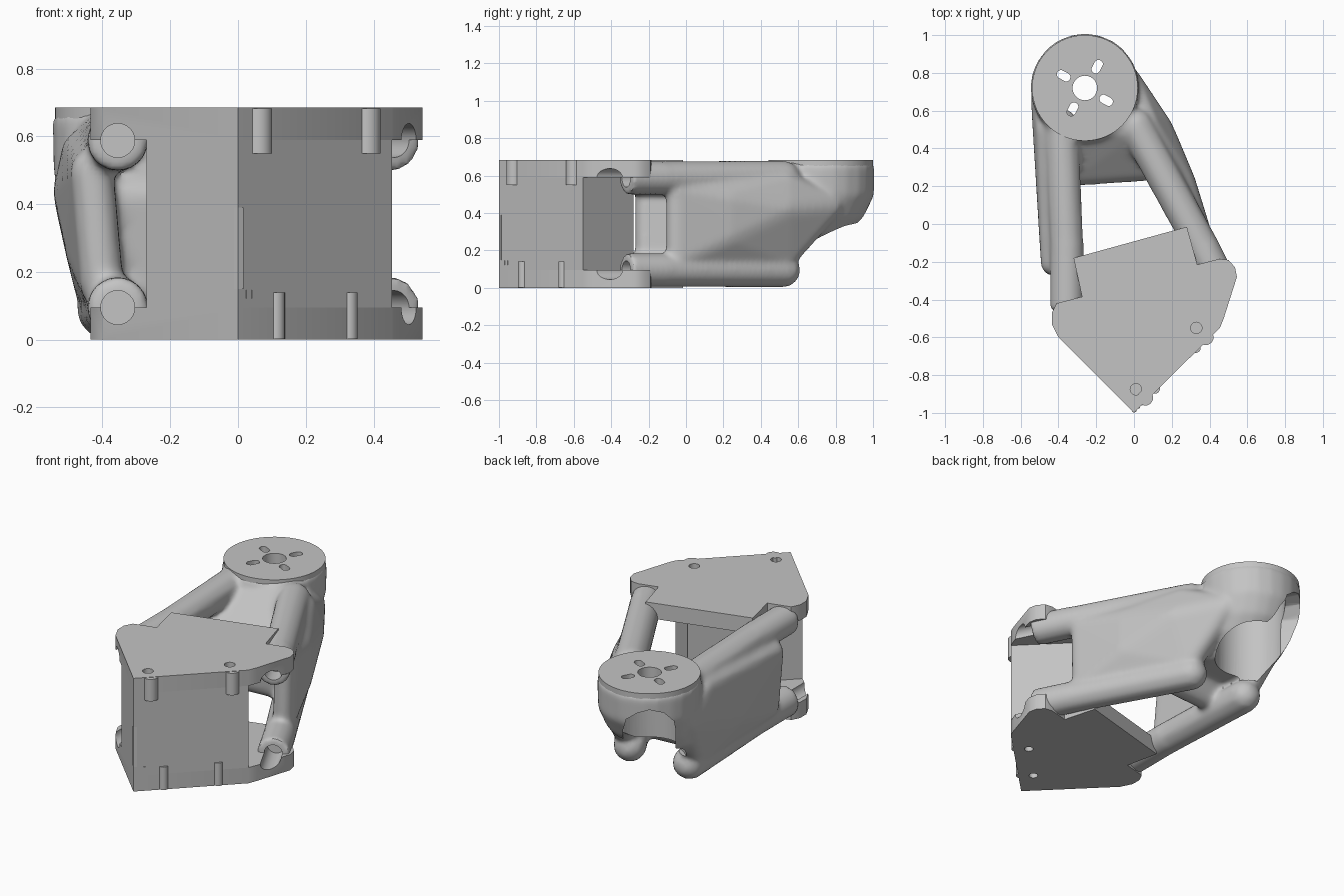
import bpy, bmesh, math
from mathutils import Vector, Matrix

cube = bpy.data.objects.get("Cube")
if cube:
    bpy.data.objects.remove(cube, do_unlink=True)

grey = bpy.data.materials.new("plain grey")
grey.use_nodes = True
grey.diffuse_color = (0.55, 0.55, 0.55, 1)
grey.node_tree.nodes["Principled BSDF"].inputs["Base Color"].default_value = (0.55, 0.55, 0.55, 1)

TOP = 0.685
PLATE = 0.095
HUB = Vector((-0.26, 0.72, 0))


def make(name, bm):
    bmesh.ops.recalc_face_normals(bm, faces=bm.faces)
    me = bpy.data.meshes.new(name)
    bm.to_mesh(me)
    bm.free()
    me.materials.append(grey)
    ob = bpy.data.objects.new(name, me)
    bpy.context.collection.objects.link(ob)
    return ob


def prism(name, outline, z0, z1):
    bm = bmesh.new()
    face = bm.faces.new([bm.verts.new((x, y, z0)) for x, y in outline])
    up = bmesh.ops.extrude_face_region(bm, geom=[face])["geom"]
    verts = [v for v in up if isinstance(v, bmesh.types.BMVert)]
    bmesh.ops.translate(bm, verts=verts, vec=(0, 0, z1 - z0))
    return make(name, bm)


def rod(name, a, b, r, sides=40):
    a, b = Vector(a), Vector(b)
    bm = bmesh.new()
    turn = (b - a).to_track_quat('Z', 'Y').to_matrix().to_4x4()
    bmesh.ops.create_cone(bm, cap_ends=True, segments=sides, radius1=r, radius2=r,
                          depth=(b - a).length,
                          matrix=Matrix.Translation((a + b) / 2) @ turn)
    return make(name, bm)


def hull(name, balls):
    """Rounded solid wrapped around balls given as (x, y, z, radius)."""
    bm = bmesh.new()
    for x, y, z, r in balls:
        bmesh.ops.create_icosphere(bm, subdivisions=2, radius=r,
                                   matrix=Matrix.Translation((x, y, z)))
    out = bmesh.ops.convex_hull(bm, input=bm.verts)
    drop = {v for v in out["geom_interior"] + out["geom_unused"]
            if isinstance(v, bmesh.types.BMVert)}
    bmesh.ops.delete(bm, geom=list(drop), context='VERTS')
    return make(name, bm)


def bake(ob):
    dg = bpy.context.evaluated_depsgraph_get()
    me = bpy.data.meshes.new_from_object(ob.evaluated_get(dg))
    ob.modifiers.clear()
    ob.data = me


def cut(ob, cutters):
    for c in cutters:
        c.hide_render = True
        m = ob.modifiers.new("cut", 'BOOLEAN')
        m.operation, m.solver, m.object = 'DIFFERENCE', 'EXACT', c
    bake(ob)


def ring(r, z, dy=0.0, n=24):
    turns = [i * math.tau / n for i in range(n)]
    return [(HUB.x + r * math.cos(t), HUB.y + dy + r * math.sin(t), z, 0.03) for t in turns]


# Mounting block: a turned rectangular body between two plates
outline = [(0, -1), (0.455, -0.55), (0.475, -0.5), (0.545, -0.28), (0.535, -0.23),
           (0.5, -0.19), (0.45, -0.185), (0.335, -0.215), (0.28, -0.015),
           (-0.32, -0.18), (-0.275, -0.385), (-0.41, -0.42), (-0.435, -0.47),
           (-0.435, -0.53), (-0.4, -0.6)]
body = prism("mount_body", [(0, -1), (0.455, -0.55), (0.185, -0.28), (-0.27, -0.73)],
             PLATE, TOP - PLATE)
top_plate = prism("top_plate", outline, TOP - PLATE, TOP)
bottom_plate = prism("bottom_plate", outline, 0, PLATE)

# Arm frame: tubes, side webs, cross wall and motor cup
levels = (0.095, 0.588)
parts = []
for z in levels:
    parts.append(rod("tube", (-0.355, -0.46, z), (-0.355, -0.1, z), 0.09))
    parts.append(hull("tube", [(-0.355, -0.15, z, 0.092), (-0.385, 0.52, z, 0.095)]))
    parts.append(rod("tube", (0.46, -0.32, z), (0.36, -0.12, z), 0.09))
    parts.append(hull("tube", [(0.36, -0.12, z, 0.092), (0.01, 0.52, z, 0.095)]))
parts += [
    hull("right_web", [(-0.43, -0.21, 0.5, 0.065), (-0.4, -0.21, 0.16, 0.065),
                       (-0.45, 0.5, 0.55, 0.075), (-0.41, 0.5, 0.16, 0.075),
                       (-0.465, 0.68, 0.44, 0.085), (-0.44, 0.2, 0.28, 0.075)]),
    hull("left_web", [(0.35, -0.05, 0.52, 0.06), (0.34, -0.05, 0.15, 0.06),
                      (0.06, 0.52, 0.55, 0.08), (0.03, 0.52, 0.16, 0.07),
                      (0.24, 0.22, 0.47, 0.085), (0.24, 0.22, 0.28, 0.085),
                      (0.12, 0.52, 0.42, 0.08), (-0.04, 0.76, 0.44, 0.08)]),
    hull("cross_wall", [(-0.34, 0.27, 0.42, 0.07), (0.1, 0.3, 0.42, 0.07),
                        (-0.34, 0.3, 0.14, 0.07), (0.08, 0.33, 0.14, 0.07),
                        (-0.34, 0.5, 0.6, 0.06), (0.0, 0.5, 0.6, 0.06)]),
    hull("cup", ring(0.258, 0.645) + ring(0.256, 0.5) + ring(0.232, 0.39, -0.03)
         + ring(0.215, 0.31, -0.09) + ring(0.17, 0.23, -0.18)),
]
bpy.ops.object.select_all(action='DESELECT')
for p in parts:
    p.select_set(True)
bpy.context.view_layer.objects.active = parts[0]
bpy.ops.object.join()
frame = parts[0]
frame.name = "arm_frame"
remesh = frame.modifiers.new("blend", 'REMESH')
remesh.mode, remesh.voxel_size = 'VOXEL', 0.014
soft = frame.modifiers.new("soften", 'SMOOTH')
soft.factor, soft.iterations = 0.5, 12
bake(frame)

# Motor disc with centre hole and four radial slots
disc = rod("motor_disc", HUB + Vector((0, 0, 0.62)), HUB + Vector((0, 0, TOP)), 0.28, 64)
holes = [rod("centre_cutter", HUB + Vector((0, 0, 0.4)), HUB + Vector((0, 0, 0.8)), 0.065)]
for i in range(4):
    a = math.radians(60 + 90 * i)
    d = Vector((math.cos(a), math.sin(a), 0))
    side = Vector((-d.y, d.x, 0)) * 0.023
    pts = []
    for j in range(16):
        t = j * math.tau / 16
        end = 0.145 if math.cos(t) > 0 else 0.115
        pts.append((HUB + d * (end + 0.023 * math.cos(t)) + side * math.sin(t))[:2])
    holes.append(prism("slot_cutter", pts, 0.4, 0.8))
cut(disc, holes)

# Motor cavity and the open arch behind it
cavity = rod("cavity_cutter", HUB + Vector((0, 0, 0.17)), HUB + Vector((0, 0, 0.65)), 0.2, 64)
away = Vector((-0.57, 0.82, 0))
arch = hull("arch_cutter", [(*(HUB + away * s)[:2], z, 0.15)
                            for s in (0.1, 0.55) for z in (0.1, 0.44)])
disc_room = rod("disc_cutter", HUB + Vector((0, 0, 0.63)), HUB + Vector((0, 0, 0.8)), 0.272, 64)

# Screw holes along the tube ends
bores = []
for z in levels:
    bores.append(rod("bore_cutter", (-0.355, -0.8, z), (-0.355, -0.35, z), 0.05))
    bores.append(rod("bore_cutter", (0.56, -0.52, z), (0.41, -0.22, z), 0.05))
cut(frame, [disc_room, cavity, arch] + bores)

screws_top = [rod("screw_cutter", (x, y, 0.5), (x, y, 0.8), 0.03)
              for x, y in ((0.01, -0.875), (0.33, -0.55))]
screws_low = [rod("screw_cutter", (x, y, -0.1), (x, y, 0.2), 0.025)
              for x, y in ((0.06, -0.82), (0.275, -0.605))]
cut(top_plate, bores + screws_top)
cut(bottom_plate, bores + screws_low)
for ob in list(bpy.data.objects):
    if "_cutter" in ob.name:
        bpy.data.objects.remove(ob, do_unlink=True)

# Raised nut ribs, edge strip and two small tabs on the front face
for x in (0.07, 0.39):
    rod("upper_rib", (x - 0.01, x - 0.99, 0.55), (x - 0.01, x - 0.99, TOP - 0.002), 0.041, 24)
for x in (0.12, 0.335):
    rod("lower_rib", (x - 0.009, x - 0.991, 0.002), (x - 0.009, x - 0.991, 0.14), 0.027, 24)
prism("edge_strip", [(-0.012, -0.99), (0.0, -1.0), (0.016, -0.99), (0.0, -0.975)], 0.15, 0.39)
for x in (0.025, 0.042):
    prism("small_tab", [(x, x - 1.004), (x + 0.008, x - 0.996),
                        (x + 0.004, x - 0.99), (x - 0.004, x - 0.998)], 0.122, 0.146)

# Smooth shading with crisp edges
bpy.ops.object.select_all(action='DESELECT')
for ob in bpy.data.objects:
    if ob.type == 'MESH':
        ob.select_set(True)
        bpy.context.view_layer.objects.active = ob
bpy.ops.object.shade_smooth_by_angle(angle=math.radians(35))
